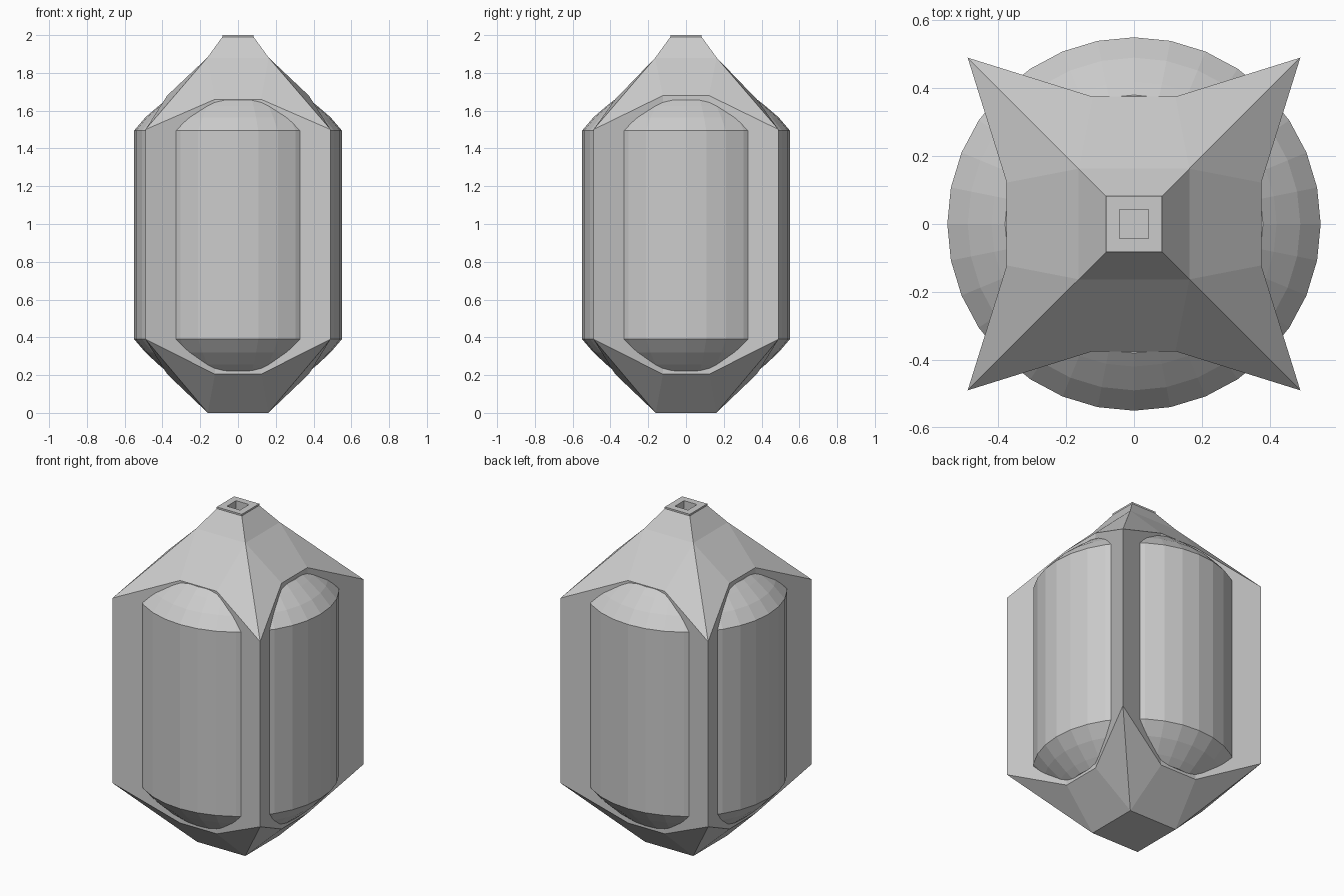
import bpy, bmesh, math

if "Cube" in bpy.data.objects:
    bpy.data.objects.remove(bpy.data.objects["Cube"])


def make_object(name, bm):
    bmesh.ops.recalc_face_normals(bm, faces=bm.faces)
    mesh = bpy.data.meshes.new(name)
    bm.to_mesh(mesh)
    bm.free()
    obj = bpy.data.objects.new(name, mesh)
    bpy.context.collection.objects.link(obj)
    return obj


def turn(p, k):
    x, y = p
    for _ in range(k):
        x, y = -y, x
    return x, y


def star_loop(bm, z_corner, z_x, z_y):
    # Four fin tips, each flanked by two inner wall corners
    verts = []
    for k in range(4):
        za, zb = (z_x, z_y) if k % 2 == 0 else (z_y, z_x)
        for p, z in (((0.375, 0.122), za), ((0.49, 0.49), z_corner), ((0.122, 0.375), zb)):
            verts.append(bm.verts.new((*turn(p, k), z)))
    return verts


def square_loop(bm, half, z):
    return [bm.verts.new((*turn((half, half), k), z)) for k in range(4)]


def bridge(bm, a, b):
    n = len(a)
    for i in range(n):
        j = (i + 1) % n
        bm.faces.new((a[i], a[j], b[j], b[i]))


def cap_star(bm, star, square):
    # Kite over each fin, plain panel between neighbouring fins
    for k in range(4):
        a, tip, b = star[3 * k:3 * k + 3]
        bm.faces.new((a, tip, square[k]))
        bm.faces.new((tip, b, square[k]))
        n = (k + 1) % 4
        bm.faces.new((b, star[3 * n], square[n], square[k]))


# Star-shaped housing: base, fins, roof and hollow neck
bm = bmesh.new()
base = square_loop(bm, 0.16, 0.0)
low = star_loop(bm, 0.39, 0.205, 0.205)
high = star_loop(bm, 1.5, 1.68, 1.66)
bm.faces.new(base)
cap_star(bm, low, base)
bridge(bm, low, high)
shoulder = square_loop(bm, 0.163, 1.88)
cap_star(bm, high, shoulder)
previous = shoulder
for half, z in ((0.083, 1.99), (0.083, 2.0), (0.043, 2.0), (0.043, 1.95)):
    ring = square_loop(bm, half, z)
    bridge(bm, previous, ring)
    previous = ring
bm.faces.new(previous)
make_object("star_housing", bm)

# Faceted drum with domed, flat-topped ends
SIDES = 32
profile = [(0.38, 0.222), (0.42, 0.255), (0.49, 0.32), (0.55, 0.39),
           (0.55, 1.495), (0.49, 1.565), (0.42, 1.625), (0.38, 1.657)]
bm = bmesh.new()
rings = []
for r, z in profile:
    rings.append([bm.verts.new((r * math.cos(2 * math.pi * i / SIDES),
                                r * math.sin(2 * math.pi * i / SIDES), z))
                  for i in range(SIDES)])
for a, b in zip(rings, rings[1:]):
    bridge(bm, a, b)
bm.faces.new(rings[0])
bm.faces.new(rings[-1])
make_object("drum", bm)
